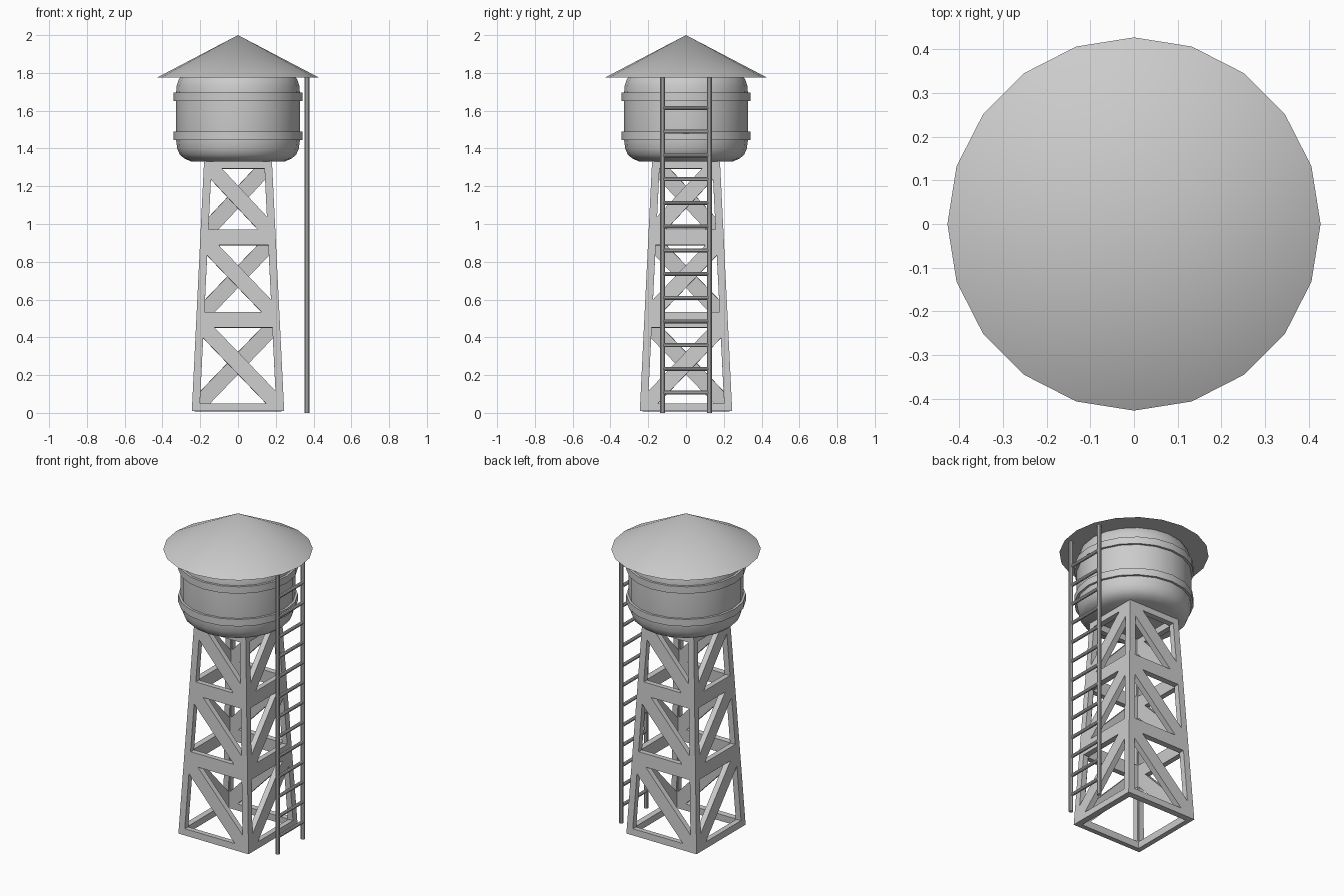
import bpy, bmesh, math
from mathutils import Vector

if "Cube" in bpy.data.objects:
    bpy.data.objects.remove(bpy.data.objects["Cube"])

SIDES = 20
grey = bpy.data.materials.new("plain grey")
grey.use_nodes = True
grey.diffuse_color = (0.6, 0.6, 0.6, 1)
grey.node_tree.nodes["Principled BSDF"].inputs["Base Color"].default_value = (0.6, 0.6, 0.6, 1)


def finish(bm, name, smooth=True):
    bmesh.ops.remove_doubles(bm, verts=bm.verts, dist=0.0001)
    bmesh.ops.recalc_face_normals(bm, faces=bm.faces)
    mesh = bpy.data.meshes.new(name)
    bm.to_mesh(mesh)
    bm.free()
    obj = bpy.data.objects.new(name, mesh)
    bpy.context.collection.objects.link(obj)
    mesh.materials.append(grey)
    if smooth:
        bpy.ops.object.select_all(action="DESELECT")
        obj.select_set(True)
        bpy.context.view_layer.objects.active = obj
        bpy.ops.object.shade_smooth_by_angle(angle=math.radians(35))
    return obj


def lathe(name, profile, closed=False):
    """Spin (radius, height) points around the z axis."""
    bm = bmesh.new()
    verts = [bm.verts.new((r, 0, z)) for r, z in profile]
    pairs = list(zip(verts, verts[1:]))
    if closed:
        pairs.append((verts[-1], verts[0]))
    edges = [bm.edges.new(p) for p in pairs]
    bmesh.ops.spin(bm, geom=verts + edges, axis=(0, 0, 1), cent=(0, 0, 0),
                   angle=math.tau, steps=SIDES, use_merge=True)
    return finish(bm, name)


def rod(name, start, end, radius):
    start, end = Vector(start), Vector(end)
    axis = end - start
    bm = bmesh.new()
    bmesh.ops.create_cone(bm, cap_ends=True, segments=10, radius1=radius,
                          radius2=radius, depth=axis.length)
    obj = finish(bm, name)
    obj.location = (start + end) / 2
    obj.rotation_euler = axis.to_track_quat("Z", "Y").to_euler()
    return obj


# Conical roof with a flat underside
lathe("roof", [(0, 2.0), (0.427, 1.776), (0, 1.776)])

# Tank with rounded shoulders and base
lathe("tank", [(0, 1.79), (0.295, 1.79), (0.314, 1.765), (0.325, 1.73), (0.328, 1.69),
               (0.328, 1.445), (0.322, 1.40), (0.308, 1.367), (0.285, 1.347),
               (0.25, 1.332), (0, 1.332)])

# Hoops around the tank
for name, z in (("lower_hoop", 1.446), ("upper_hoop", 1.652)):
    lathe(name, [(0.318, z), (0.342, z), (0.342, z + 0.044), (0.318, z + 0.044)], closed=True)

# Tapered lattice tower: triangulated panels opened up into bars
bm = bmesh.new()
corners = [(-1, -1), (1, -1), (1, 1), (-1, 1)]
levels = []
for z in (0.01, 0.493, 0.93, 1.335):
    half = 0.245 - 0.049 * z
    levels.append([bm.verts.new((x * half, y * half, z)) for x, y in corners])
for low, high in zip(levels, levels[1:]):
    for i in range(4):
        j = (i + 1) % 4
        # diagonals meet at the foot of every second corner
        if i % 2 == 0:
            bm.faces.new((low[i], low[j], high[i]))
            bm.faces.new((low[j], high[j], high[i]))
        else:
            bm.faces.new((low[i], low[j], high[j]))
            bm.faces.new((low[i], high[j], high[i]))
bm.normal_update()
panels = list(bm.faces)
bmesh.ops.inset_individual(bm, faces=panels, thickness=0.041, use_even_offset=True)
bmesh.ops.delete(bm, geom=panels, context="FACES")
tower = finish(bm, "lattice_tower", smooth=False)
solid = tower.modifiers.new("bar_depth", "SOLIDIFY")
solid.thickness = 0.035
solid.offset = -1
solid.use_even_offset = True

# Ladder beside the tower
LADDER_X, LADDER_Y = 0.365, 0.125
for name, y in (("ladder_rail_front", -LADDER_Y), ("ladder_rail_back", LADDER_Y)):
    rod(name, (LADDER_X, y, 0), (LADDER_X, y, 1.78), 0.0132)
for n in range(13):
    z = 0.107 + n * 0.1256
    rod(f"ladder_rung_{n + 1}", (LADDER_X, -LADDER_Y, z), (LADDER_X, LADDER_Y, z), 0.0105)
